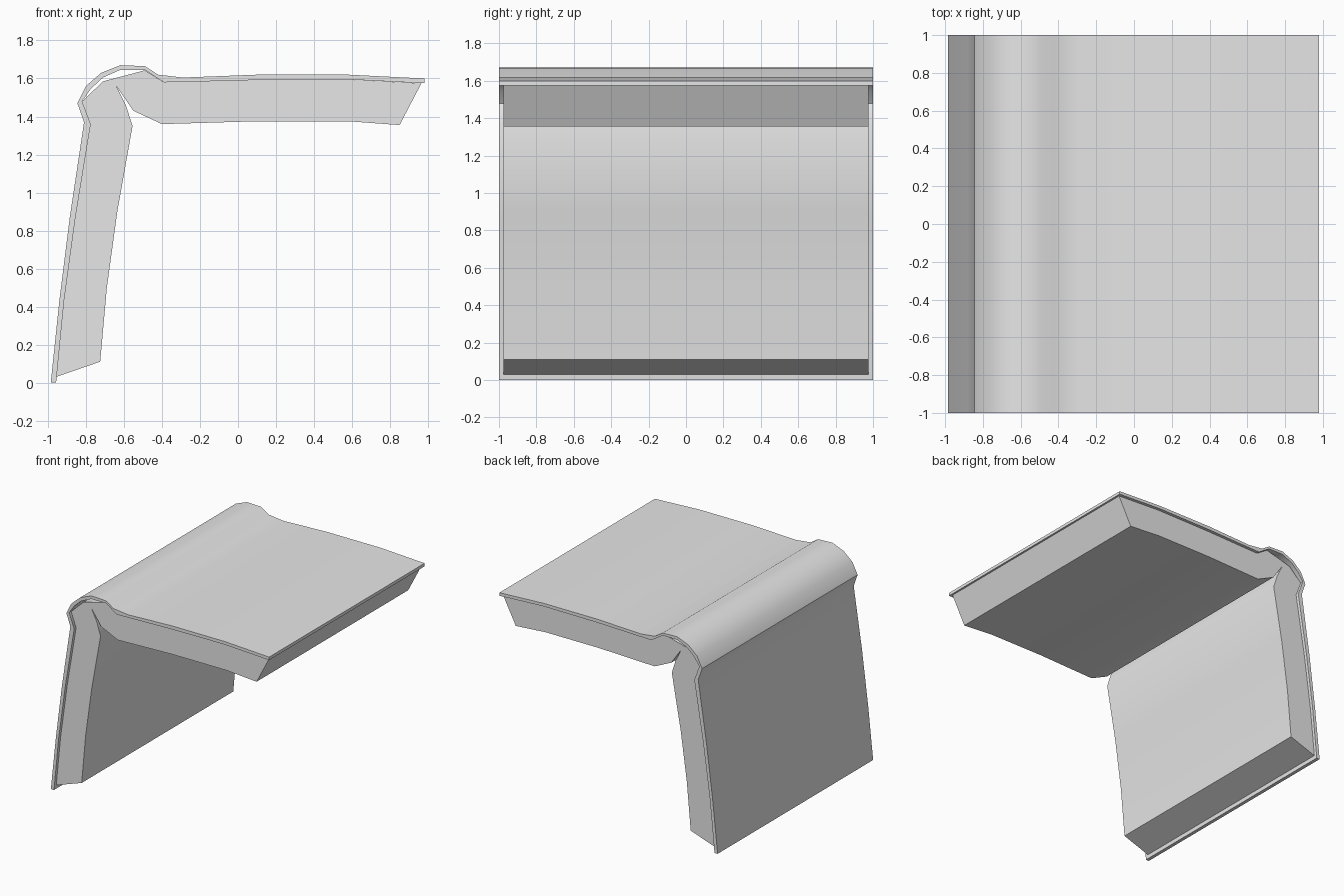
import bpy
import bmesh
import math

cube = bpy.data.objects.get("Cube")
if cube:
    bpy.data.objects.remove(cube, do_unlink=True)

GREY = (0.8, 0.8, 0.8, 1)
grey = bpy.data.materials.new("plain grey")
grey.use_nodes = True
grey.diffuse_color = GREY
grey.node_tree.nodes["Principled BSDF"].inputs["Base Color"].default_value = GREY


def sheet(name, outer, inner, half):
    """Solid between two paired (x, z) profiles, extruded along y."""
    bm = bmesh.new()
    rings = []
    for o, i in zip(outer, inner):
        rings.append([bm.verts.new((p[0], y, p[1]))
                      for p, y in ((o, -half), (o, half), (i, half), (i, -half))])
    for a, b in zip(rings, rings[1:]):
        for k in range(4):
            n = (k + 1) % 4
            bm.faces.new((a[k], a[n], b[n], b[k]))
    bm.faces.new(rings[0])
    bm.faces.new(rings[-1])
    bmesh.ops.recalc_face_normals(bm, faces=bm.faces)
    mesh = bpy.data.meshes.new(name)
    bm.to_mesh(mesh)
    bm.free()
    mesh.materials.append(grey)
    obj = bpy.data.objects.new(name, mesh)
    bpy.context.collection.objects.link(obj)
    bpy.ops.object.select_all(action="DESELECT")
    obj.select_set(True)
    bpy.context.view_layer.objects.active = obj
    bpy.ops.object.shade_smooth_by_angle(angle=math.radians(35))
    return obj


# Cover: hanging board, rounded spine, flat board
cover_outer = [(-.985, 0), (-.94, .43), (-.885, .87), (-.81, 1.37), (-.845, 1.47),
               (-.80, 1.56), (-.72, 1.63), (-.62, 1.67), (-.49, 1.665),
               (-.42, 1.62), (-.29, 1.605), (.1, 1.62), (.58, 1.62), (.98, 1.6)]
cover_inner = [(-.957, 0), (-.915, .43), (-.855, .87), (-.775, 1.36), (-.82, 1.48),
               (-.775, 1.545), (-.71, 1.605), (-.62, 1.645), (-.49, 1.645),
               (-.39, 1.58), (-.28, 1.582), (.1, 1.592), (.58, 1.595), (.98, 1.575)]
sheet("cover", cover_outer, cover_inner, 1.0)

# Pages: two thick halves meeting in a gutter at the spine
pages_outer = [(-.957, .03), (-.915, .43), (-.855, .87), (-.775, 1.36), (-.82, 1.48),
               (-.71, 1.585), (-.49, 1.643), (-.39, 1.58), (.1, 1.592),
               (.58, 1.595), (.965, 1.575)]
pages_inner = [(-.725, .11), (-.69, .5), (-.635, .9), (-.555, 1.35), (-.59, 1.46),
               (-.64, 1.56), (-.55, 1.43), (-.40, 1.36), (.1, 1.375),
               (.58, 1.375), (.85, 1.355)]
sheet("pages", pages_outer, pages_inner, .975)
